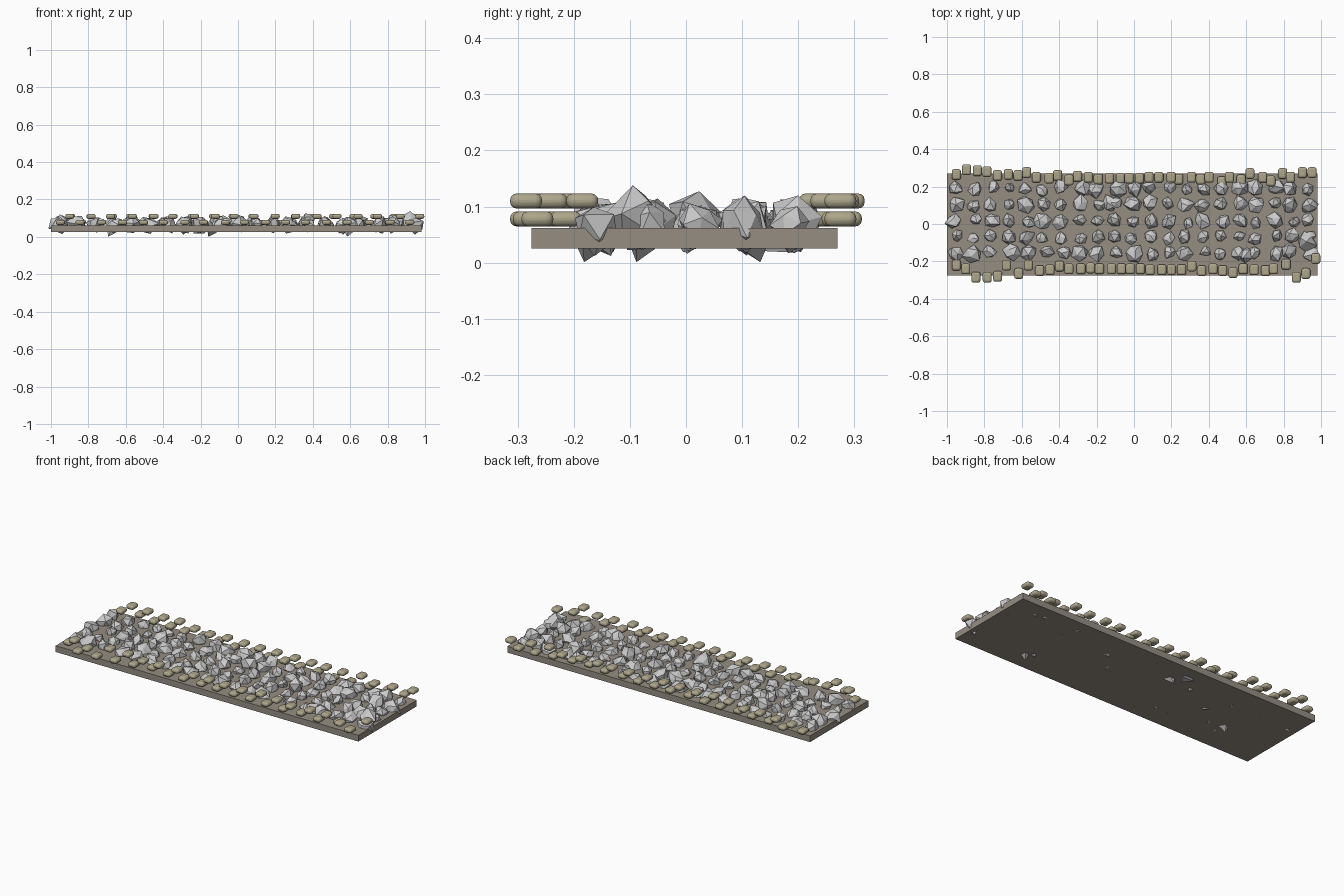
import bpy, bmesh, random
from mathutils import Matrix, Vector, Euler

if "Cube" in bpy.data.objects:
    bpy.data.objects.remove(bpy.data.objects["Cube"])

random.seed(11)


def material(name, rgb):
    m = bpy.data.materials.new(name)
    m.diffuse_color = (*rgb, 1)
    m.use_nodes = True
    m.node_tree.nodes["Principled BSDF"].inputs["Base Color"].default_value = m.diffuse_color
    return m


def make_object(name, bm, mat=None):
    bmesh.ops.recalc_face_normals(bm, faces=bm.faces)
    mesh = bpy.data.meshes.new(name)
    bm.to_mesh(mesh)
    bm.free()
    ob = bpy.data.objects.new(name, mesh)
    bpy.context.collection.objects.link(ob)
    if mat:
        mesh.materials.append(mat)
    return ob


def box(bm, centre, size):
    return bmesh.ops.create_cube(
        bm, size=1, matrix=Matrix.Translation(centre) @ Matrix.Diagonal((*size, 1)))


earth = material("earth", (0.30, 0.27, 0.225))
tan = material("tan_stone", (0.42, 0.38, 0.26))

# Path bed slab
bm = bmesh.new()
box(bm, (-0.01, -0.0025, 0.0435), (1.98, 0.545, 0.037))
make_object("path_bed", bm, earth)


# Jagged low-poly gravel, five rows of rocks half sunk in the bed
def rock(bm, centre, r):
    verts = bmesh.ops.create_icosphere(bm, subdivisions=1, radius=r)["verts"]
    turn = Euler([random.uniform(0, 6.28) for _ in range(3)]).to_matrix()
    for v in verts:
        p = turn @ v.co * random.uniform(0.72, 1.22)
        v.co = Vector(centre) + p
        v.co.z = min(max(v.co.z, 0.012), 0.128)
    return verts


bm = bmesh.new()
for y in (0.19, 0.105, 0.015, -0.07, -0.155):
    for i in range(21):
        x = -0.95 + i * 0.0945
        rock(bm, (x + random.uniform(-0.015, 0.015), y + random.uniform(-0.01, 0.01),
                  random.uniform(0.062, 0.074)), random.uniform(0.031, 0.049))
# A few larger rocks: a tall peak and some poking through underneath
peak = rock(bm, (0.92, -0.095, 0.075), 0.055)
max(peak, key=lambda v: v.co.z).co = (0.92, -0.095, 0.138)
for x, y in ((-0.67, -0.07), (-0.13, 0.11), (0.6, -0.16)):
    low = rock(bm, (x, y, 0.06), 0.045)
    min(low, key=lambda v: v.co.z).co.z = 0.001
make_object("gravel_rocks", bm)

# Edging: rounded stones in two alternating courses along each side
front_y = (-.22, -.24, -.285, -.285, -.28, -.22, -.265, -.22, -.25, -.245, -.225, -.24,
           -.24, -.235, -.24, -.24, -.24, -.24, -.24, -.245, -.245, -.245, -.245, -.225,
           -.25, -.24, -.25, -.26, -.24, -.245, -.25, -.24, -.215, -.285, -.265, -.185)
back_y = (.265, .29, .285, .28, .26, .265, .26, .275, .25, .245, .26, .235,
          .255, .25, .24, .245, .245, .245, .245, .25, .25, .25, .24, .25,
          .24, .25, .225, .25, .235, .27, .25, .23, .27, .25, .275, .275)

for name, ys, x1 in (("front_edging_stones", front_y, 0.972), ("back_edging_stones", back_y, 0.952)):
    bm = bmesh.new()
    for i, y in enumerate(ys):
        x = -0.95 + (x1 + 0.95) * i / 35
        if 0 < i < 35:
            x += random.uniform(-0.008, 0.008)
        box(bm, (x, y, 0.11 if i % 2 else 0.078), (0.048, 0.057, 0.027))
    ob = make_object(name, bm, tan)
    bev = ob.modifiers.new("rounding", 'BEVEL')
    bev.width = 0.012
    bev.segments = 3
    bpy.ops.object.select_all(action='DESELECT')
    ob.select_set(True)
    bpy.context.view_layer.objects.active = ob
    bpy.ops.object.shade_smooth_by_angle()
